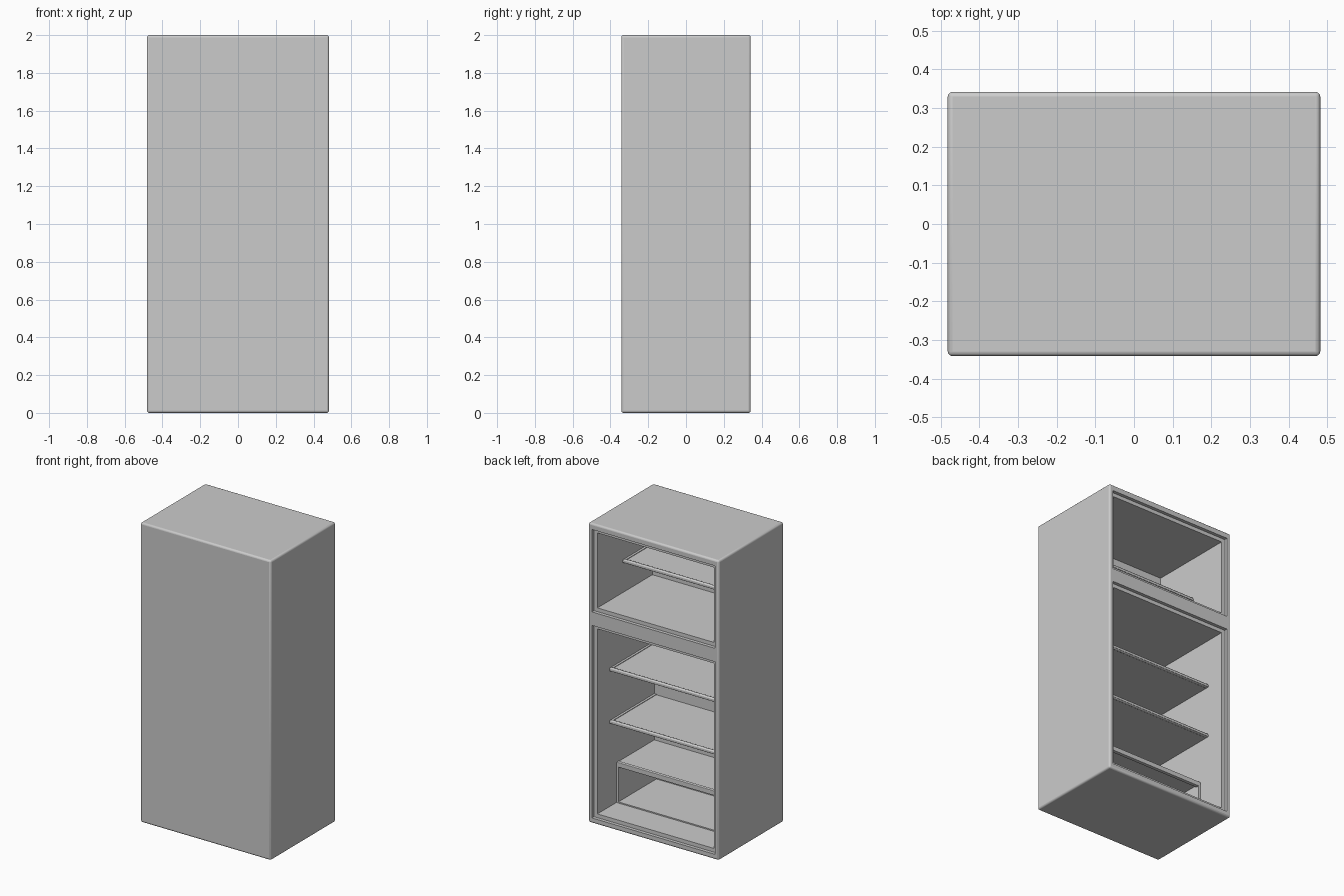
import bpy, bmesh
from mathutils import Vector

if "Cube" in bpy.data.objects:
    bpy.data.objects.remove(bpy.data.objects["Cube"])


def box(name, lo, hi, bevel=0.0, segments=2):
    lo, hi = Vector(lo), Vector(hi)
    bm = bmesh.new()
    bmesh.ops.create_cube(bm, size=1)
    for v in bm.verts:
        v.co = (lo + hi) / 2 + v.co * (hi - lo)
    mesh = bpy.data.meshes.new(name)
    bm.to_mesh(mesh)
    bm.free()
    ob = bpy.data.objects.new(name, mesh)
    bpy.context.collection.objects.link(ob)
    if bevel:
        m = ob.modifiers.new("bevel", 'BEVEL')
        m.width = bevel
        m.segments = segments
    return ob


def cut(target, name, lo, hi):
    c = box(name, lo, hi)
    c.hide_render = True
    c.hide_viewport = True
    c.display_type = 'WIRE'
    m = target.modifiers.new(name, 'BOOLEAN')
    m.operation = 'DIFFERENCE'
    m.solver = 'EXACT'
    m.object = c


def smooth(ob):
    bpy.ops.object.select_all(action='DESELECT')
    ob.select_set(True)
    bpy.context.view_layer.objects.active = ob
    bpy.ops.object.shade_smooth_by_angle()


W, D = 0.482, 0.342          # half width and half depth
IN, RIM = 0.43, 0.455        # half widths of cavity and seal recess

# Cabinet body with two open compartments on the back side
cabinet = box("cabinet", (-W, -D, 0), (W, D, 2), 0.012, 3)
smooth(cabinet)
compartments = {"upper": (1.41, 1.96, -0.26), "lower": (0.035, 1.32, -0.28)}
for label, (z0, z1, depth) in compartments.items():
    cut(cabinet, label + "_seal_recess_cutter", (-RIM, D - 0.022, z0), (RIM, 0.5, z1))
    cut(cabinet, label + "_cavity_cutter", (-IN, depth, z0 + 0.025), (IN, 0.5, z1 - 0.025))

# Shelves: thin plate, side rails and a rounded trim along the open edge
shelves = {"upper_shelf": (1.65, -0.262, 0.055),
           "middle_shelf": (0.98, -0.282, 0.195),
           "low_shelf": (0.63, -0.282, 0.195)}
for name, (z, y0, y1) in shelves.items():
    box(name, (-IN, y0, z - 0.012), (IN, y1, z))
    trim = box(name + "_trim", (-IN, y1 - 0.022, z - 0.016), (IN, y1, z + 0.008), 0.007, 2)
    smooth(trim)
    for side, s in (("left", -1), ("right", 1)):
        xs = sorted((s * IN, s * (IN - 0.015)))
        box(f"{name}_{side}_rail", (xs[0], y0, z - 0.012), (xs[1], y1 - 0.01, z + 0.004))

# Bottom bin: lid shelf, side panels and base plate, open at the back
box("bin_lid", (-IN, -0.282, 0.31), (IN, 0.115, 0.325))
box("bin_lid_trim", (-IN, 0.095, 0.298), (IN, 0.12, 0.33), 0.004, 2)
box("bin_base", (-IN, -0.282, 0.058), (IN, 0.12, 0.068))
for side, s in (("left", -1), ("right", 1)):
    xs = sorted((s * IN, s * (IN - 0.015)))
    box(f"bin_{side}_panel", (xs[0], -0.282, 0.058), (xs[1], 0.12, 0.312))
